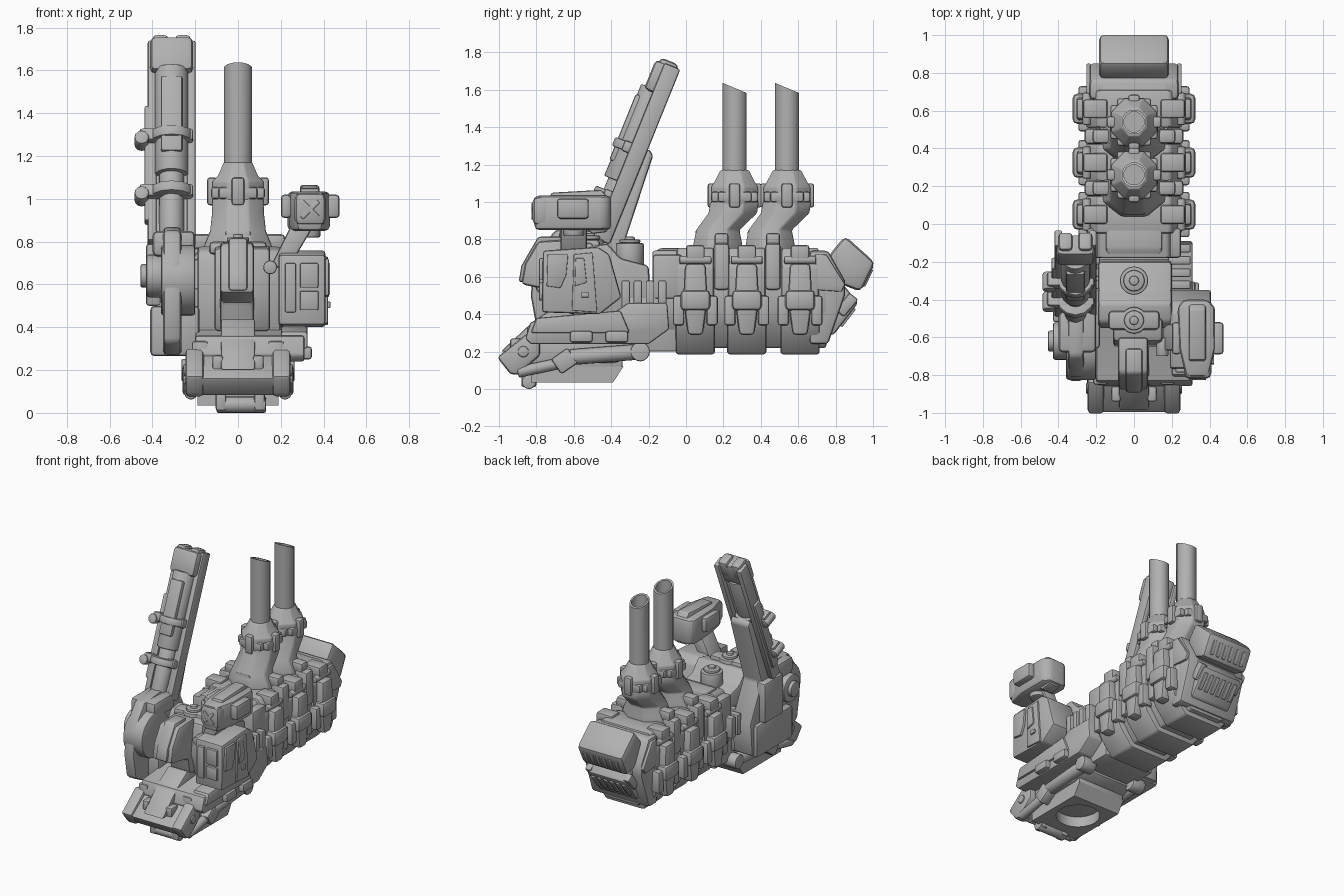
import bpy, bmesh, math
from mathutils import Matrix, Vector

if "Cube" in bpy.data.objects:
    bpy.data.objects.remove(bpy.data.objects["Cube"])

grey = bpy.data.materials.new('dark_grey')
grey.diffuse_color = (.44, .44, .44, 1)
grey.use_nodes = True
grey.node_tree.nodes["Principled BSDF"].inputs["Base Color"].default_value = grey.diffuse_color

def finish(name, bm, bevel=0.0, m=None, seg=2):
    bmesh.ops.recalc_face_normals(bm, faces=bm.faces)
    if bevel:
        es = [e for e in bm.edges if len(e.link_faces) == 2 and e.calc_face_angle(0) > 0.55]
        bmesh.ops.bevel(bm, geom=es, offset=bevel, offset_type='OFFSET', segments=seg,
                        profile=0.5, affect='EDGES', clamp_overlap=True)
    if m:
        bm.transform(m)
    me = bpy.data.meshes.new(name)
    bm.to_mesh(me)
    bm.free()
    me.materials.append(grey)
    me.polygons.foreach_set('use_smooth', [True] * len(me.polygons))
    me.set_sharp_from_angle(angle=math.radians(32))
    ob = bpy.data.objects.new(name, me)
    bpy.context.collection.objects.link(ob)
    return ob

def prism(name, axis, pts, lo, hi, bevel=0.012, m=None):
    """Extrude a profile: axis x -> (y,z), y -> (x,z), z -> (x,y)."""
    bm = bmesh.new()
    place = {'x': lambda a, b, t: (t, a, b), 'y': lambda a, b, t: (a, t, b), 'z': lambda a, b, t: (a, b, t)}[axis]
    lower, upper = [[bm.verts.new(place(a, b, t)) for a, b in pts] for t in (lo, hi)]
    bm.faces.new(lower)
    bm.faces.new(upper)
    for i in range(len(pts)):
        j = (i + 1) % len(pts)
        bm.faces.new((lower[i], lower[j], upper[j], upper[i]))
    return finish(name, bm, bevel, m)

def box(name, x0, x1, y0, y1, z0, z1, bevel=0.012, m=None):
    return prism(name, 'z', [(x0, y0), (x1, y0), (x1, y1), (x0, y1)], z0, z1, bevel, m)

def cyl(name, p, q, r, n=20, bevel=0.008, m=None):
    p, q = Vector(p), Vector(q)
    bm = bmesh.new()
    bmesh.ops.create_cone(bm, cap_ends=True, segments=n, radius1=r, radius2=r, depth=(q - p).length)
    bm.transform(Matrix.Translation((p + q) / 2) @ (q - p).to_track_quat('Z', 'Y').to_matrix().to_4x4())
    return finish(name, bm, bevel, m)

def loft(name, rings, n=8, bevel=0.0):
    """Stack of rings (y, z, rx, ry, slope), capped at both ends."""
    bm = bmesh.new()
    loops = []
    for cy, z, rx, ry, sl in rings:
        pts = [((i + .5) * 2 * math.pi / n) for i in range(n)]
        loops.append([bm.verts.new((rx * math.cos(a), cy + ry * math.sin(a), z + sl * ry * math.sin(a))) for a in pts])
    for a, b in zip(loops, loops[1:]):
        for i in range(n):
            bm.faces.new((a[i], a[(i + 1) % n], b[(i + 1) % n], b[i]))
    bm.faces.new(loops[0])
    bm.faces.new(loops[-1])
    return finish(name, bm, bevel)

def tilt(x, y, z, deg):
    return Matrix.Translation((x, y, z)) @ Matrix.Rotation(math.radians(deg), 4, 'X')

def span(name, s, x0, x1, *rest, **kw):
    """Box on side s (+1 / -1)."""
    a, b = sorted((s * x0, s * x1))
    return box(name, a, b, *rest, **kw)

# Engine hull: faceted core with three hoops
def hoop_profile(w, top, bottom):
    half = [(w * .55, bottom), (w * .9, bottom + .12), (w, bottom + .2), (w, top - .1), (w * .75, top)]
    return half + [(-x, z) for x, z in reversed(half)]
prism('engine_core', 'y', hoop_profile(.24, .74, .22), -.18, .75)
for yc in (.05, .325, .61):
    prism('lower_hoop', 'y', hoop_profile(.275, .5, .185), yc - .105, yc + .105, .015)
    prism('upper_hoop', 'y', hoop_profile(.255, .755, .3), yc - .1, yc + .1, .015)
    for s in (-1, 1):
        prism('rib_tongue', 'x', [(yc - .04, .29), (yc + .04, .29), (yc + .065, .48), (yc + .055, .67), (yc - .055, .67),
              (yc - .065, .48)], min(s * .2, s * .305), max(s * .2, s * .305), .018)
        for d in (-1, 1):
            span('rib_foot', s, .2, .295, yc + d * .09 - .03, yc + d * .09 + .03, .34, .5, bevel=.015)
        span('rib_clamp', s, .22, .325, yc - .08, yc + .08, .42, .53, bevel=.025)
        span('rib_cap', s, .14, .27, yc - .05, yc + .05, .68, .77, bevel=.015)
        cyl('rib_pin', (s * .25, yc - .085, .69), (s * .25, yc + .085, .69), .022, n=12)
for yc in (.19, .465):
    for s in (-1, 1):
        span('rib_link', s, .16, .262, yc - .042, yc + .042, .53, .78, bevel=.02)
        span('rib_link_knob', s, .12, .22, yc - .038, yc + .038, .76, .835, bevel=.018)

# Exhaust stacks with bent bases, collars and hollow slant-cut pipes
for yc in (.26, .54):
    loft('exhaust_base', [(yc - .09, .7, .19, .14, 0), (yc - .09, .78, .17, .14, 0), (yc - .09, .85, .14, .125, 0),
         (yc - .01, .94, .13, .14, 0), (yc, 1.0, .13, .14, 0)], 8, .01)
    loft('exhaust_collar', [(yc, .98, .13, .135, 0), (yc, 1.08, .13, .135, 0), (yc, 1.11, .10, .115, 0),
         (yc, 1.17, .072, .082, 0)], 8, .006)
    loft('exhaust_pipe', [(yc, 1.1, .067, .067, 0), (yc, 1.61, .067, .067, -.42), (yc, 1.61, .054, .054, -.42),
         (yc, 1.3, .054, .054, 0)], 12)
    for k in range(4):
        m = Matrix.Translation((0, yc, 0)) @ Matrix.Rotation(k * math.pi / 2, 4, 'Z')
        box('collar_lug', .095, .145, -.03, .03, .97, 1.10, .014, m)
        box('collar_band', .08, .125, -.09, .09, 1.0, 1.055, .012, m)
    box('base_front_panel', -.06, .06, yc - .21, yc - .1, .76, .85, .01)

# Tail: slanted hood, lower scoop, grilles
prism('tail_block', 'x', [(.66, .74), (.76, .74), (.85, .58), (.85, .5), (.76, .24), (.66, .24)], -.235, .235, .02)
prism('tail_hood', 'x', [(.76, .71), (.85, .82), (1.012, .675), (.935, .52), (.83, .56)], -.185, .185, .03)
prism('tail_scoop', 'x', [(.76, .58), (.84, .56), (.92, .46), (.79, .29), (.72, .29)], -.16, .16, .015)
for i in range(6):
    x = -.125 + i * .05
    box('hood_slat', x - .014, x + .014, -.012, .01, -.05, .05, .004, tilt(0, .97, .595, -26))
    box('scoop_slat', x - .014, x + .014, -.012, .012, -.06, .06, .004, tilt(0, .862, .385, -37))
for s in (-1, 1):
    prism('tail_side_plate', 'x', [(.69, .72), (.75, .72), (.85, .56), (.83, .52), (.70, .53)], s * .24 - .012, s * .24 + .012, .006)
    span('tail_bracket', s, .13, .18, -.06, .06, -.03, .03, m=tilt(0, .86, .45, 50))

# Link between engine and front end
box('link_lower', -.2, .2, -.36, -.05, .2, .5)
prism('link_upper', 'x', [(-.18, .55), (-.17, .73), (-.14, .755), (.02, .755), (.02, .55)], -.15, .15, .02)
box('link_side', -.25, .25, -.18, -.02, .48, .72, .02)
for i in range(4):
    for s in (-1, 1):
        span('link_fin', s, .18, .30, -.345 + i * .065, -.30 + i * .065, .43, .58, bevel=.008)

# Front deck and stepped central body with an overhanging nose
prism('deck', 'x', [(-.86, .27), (-.83, .36), (-.4, .40), (-.31, .46), (-.1, .46), (-.09, .32), (-.2, .24), (-.83, .24)], -.2, .31)
prism('body', 'x', [(-.53, .36), (-.55, .70), (-.52, .76), (-.42, .78), (-.35, .70), (-.2, .66), (-.18, .4)], -.19, .2, .018)
prism('body_cowl', 'x', [(-.60, .38), (-.65, .55), (-.62, .77), (-.5, .785), (-.45, .4)], -.11, .15, .018)
prism('nose', 'x', [(-.66, .38), (-.68, .52), (-.88, .56), (-.86, .67), (-.79, .79), (-.6, .8), (-.6, .38)], -.085, .075, .02)
prism('nose_ridge', 'x', [(-.895, .57), (-.88, .66), (-.79, .815), (-.66, .815), (-.66, .6)], -.045, .045, .015)
cyl('headlamp', (.15, -.70, .68), (.15, -.6, .68), .032)
for y, r, top in ((-.3, .075, .78), (-.51, .07, .80)):
    cyl('hatch_base', (0, y, .65), (0, y, top), r)
    cyl('hatch_rim', (0, y, top), (0, y, top + .02), r * .75)
    cyl('hatch_knob', (0, y, top), (0, y, top + .035), r * .35, n=12)
box('hatch_wings', -.135, .135, -.56, -.46, .74, .80, .02)

# Operator cab with door and windows
prism('cab', 'x', [(-.77, .41), (-.765, .74), (-.47, .76), (-.41, .72), (-.345, .49), (-.46, .4)], .19, .408, .015)
prism('cab_door', 'x', [(-.61, .42), (-.60, .72), (-.50, .73), (-.475, .41)], .40, .42, .004)
prism('door_window', 'x', [(-.595, .55), (-.59, .70), (-.545, .70), (-.53, .57)], .41, .43, .004)
prism('side_window', 'x', [(-.745, .55), (-.74, .72), (-.63, .72), (-.64, .61), (-.67, .54)], .40, .424, .004)
box('door_handle', .41, .432, -.56, -.52, .49, .52, .004)
for z0, z1 in ((.48, .57), (.585, .70)):
    box('front_window', .29, .375, -.785, -.76, z0, z1, .006)
box('window_side', .22, .27, -.785, -.76, .47, .70, .006)
prism('cab_sill', 'x', [(-.83, .3), (-.8, .38), (-.35, .42), (-.3, .3)], .2, .325)
for y in (-.56, -.37):
    box('sill_clamp', .27, .345, y - .06, y + .06, .25, .31)

# Sensor pod on a leaning neck
prism('pod_neck', 'y', [(.15, .68), (.24, .68), (.345, .86), (.25, .88)], -.67, -.53)
cyl('pod_swivel', (.33, -.6, .82), (.33, -.6, .87), .055)
prism('pod_body', 'z', [(.24, -.66), (.275, -.81), (.395, -.81), (.43, -.66), (.43, -.44), (.39, -.40), (.26, -.40), (.23, -.44)], .85, 1.035, .035)
prism('pod_spine', 'x', [(-.74, 1.0), (-.72, 1.05), (-.45, 1.065), (-.40, 1.0), (-.42, .84), (-.5, .83)], .29, .38, .012)
box('pod_face', .265, .41, -.82, -.72, .875, 1.03, .03)
for a in (45, -45):
    m = Matrix.Translation((.337, -.82, .95)) @ Matrix.Rotation(math.radians(a), 4, 'Y')
    box('face_cross', -.055, .055, -.007, .01, -.01, .01, .003, m)
for x0, x1 in ((.20, .25), (.41, .475)):
    box('pod_ear', x0, x1, -.69, -.52, .91, 1.02, .018)

# Boom pivot housing on the left
cyl('pivot_drum', (-.36, -.66, .62), (-.2, -.66, .62), .165, n=32, bevel=.015)
prism('pivot_cheek', 'x', [(-.80, .33), (-.83, .5), (-.81, .70), (-.70, .85), (-.48, .87), (-.42, .75), (-.5, .5), (-.57, .28), (-.68, .27)],
      -.35, -.265, .02)
box('pivot_crown', -.40, -.2, -.68, -.44, .73, .85, .025)
cyl('pivot_cap', (-.43, -.62, .64), (-.34, -.62, .64), .1, n=24, bevel=.015)
cyl('pivot_bolt', (-.455, -.62, .64), (-.42, -.62, .64), .055, n=16)
box('outer_brace', -.43, -.36, -.52, -.3, .5, .79, .015)
box('sponson', -.41, -.18, -.66, -.24, .265, .5, .02)
prism('boom_stay', 'x', [(-.52, .28), (-.22, .28), (-.2, .52), (-.33, .78), (-.175, 1.25), (-.2, 1.285), (-.26, 1.22), (-.5, .8)],
      -.385, -.23, .015)

# Boom, built upright in its own frame and leaned back
B = tilt(-.31, -.475, .8, -22)
box('boom_web', -.1, .1, -.01, .04, .02, 1.0, m=B)
for s in (-1, 1):
    span('boom_rail', s, .07, .112, -.02, .072, .0, 1.01, m=B)
    span('boom_tip', s, .015, .09, -.05, .055, .90, 1.03, bevel=.022, m=B)
box('boom_head', -.1, .1, -.07, .05, .84, 1.01, .025, m=B)
cyl('boom_cylinder', (0, -.015, .33), (0, -.015, .86), .078, n=20, m=B)
cyl('boom_rod', (0, -.01, -.05), (0, -.01, .36), .058, m=B)
box('cylinder_panel', -.05, .05, -.1, -.05, .42, .8, .012, m=B)
for z in (.24, .52):
    cyl('boom_clamp', (0, -.015, z - .025), (0, -.015, z + .025), .1, n=12, m=B)
    box('clamp_arm', -.15, .1, -.06, .02, z - .03, z + .03, m=B)
    cyl('clamp_pin', (-.14, -.07, z - .02), (-.14, .03, z - .02), .034, n=12, m=B)
box('boom_pipe_cover', -.128, -.1, -.02, .05, .1, .68, m=B)

# Front stabiliser: wedge blade, cheeks and rams
prism('blade', 'x', [(-1.0, .16), (-.85, .27), (-.3, .29), (-.26, .18), (-.38, .14), (-.80, .13), (-.92, .08)], -.2, .2)
prism('blade_spine', 'x', [(-.99, .2), (-.82, .36), (-.7, .44), (-.6, .4), (-.6, .2)], -.08, .08)
for s in (-1, 1):
    a, b = sorted((s * .16, s * .245))
    prism('blade_cheek', 'x', [(-1.01, .17), (-.84, .305), (-.78, .27), (-.78, .18), (-.9, .075), (-.94, .08)], a, b, .018)
    span('cheek_post', s, .14, .215, -.85, -.76, .24, .335)
    cyl('cheek_bolt', (s * .2, -.87, .2), (s * .255, -.87, .2), .03, n=14)
    cyl('stabiliser_ram', (s * .22, -.9, .09), (s * .22, -.64, .145), .03, n=14)
    span('ram_joint', s, .18, .26, -.055, .055, -.05, .05, bevel=.015, m=tilt(0, -.65, .15, 35))
    cyl('stabiliser_tube', (s * .22, -.62, .17), (s * .22, -.24, .2), .042, n=16)
    cyl('tube_hinge', (s * .16, -.245, .2), (s * .265, -.245, .2), .052, n=16)
    span('blade_lug', s, .07, .12, -.94, -.86, .2, .27)

# Skid: slab above, lower slab with a round foot recess
prism('skid', 'x', [(-.84, .11), (-.34, .11), (-.34, .18), (-.84, .18)], -.19, .19)
bm = bmesh.new()
n = 32
circle, edge = [[], []], [[], []]
for i in range(n):
    c, s = math.cos(i * math.tau / n), math.sin(i * math.tau / n)
    k = 1 / max(abs(c), abs(s))
    for lv, (z, y_back) in enumerate(((.035, .19), (.12, .245))):
        circle[lv].append(bm.verts.new((.145 * c, -.58 + .145 * s, z)))
        edge[lv].append(bm.verts.new((.19 * k * c, -.58 + k * s * (y_back if s > 0 else .25), z)))
for i in range(n):
    j = (i + 1) % n
    for a, b in ((circle[0], edge[0]), (edge[0], edge[1]), (edge[1], circle[1]), (circle[1], circle[0])):
        bm.faces.new((a[i], a[j], b[j], b[i]))
finish('skid_foot', bm)
cyl('front_roller', (-.1, -.84, .038), (.13, -.84, .038), .038, n=16)
for x in (-.08, .1):
    box('roller_bracket', x - .025, x + .025, -.88, -.8, .01, .12)
